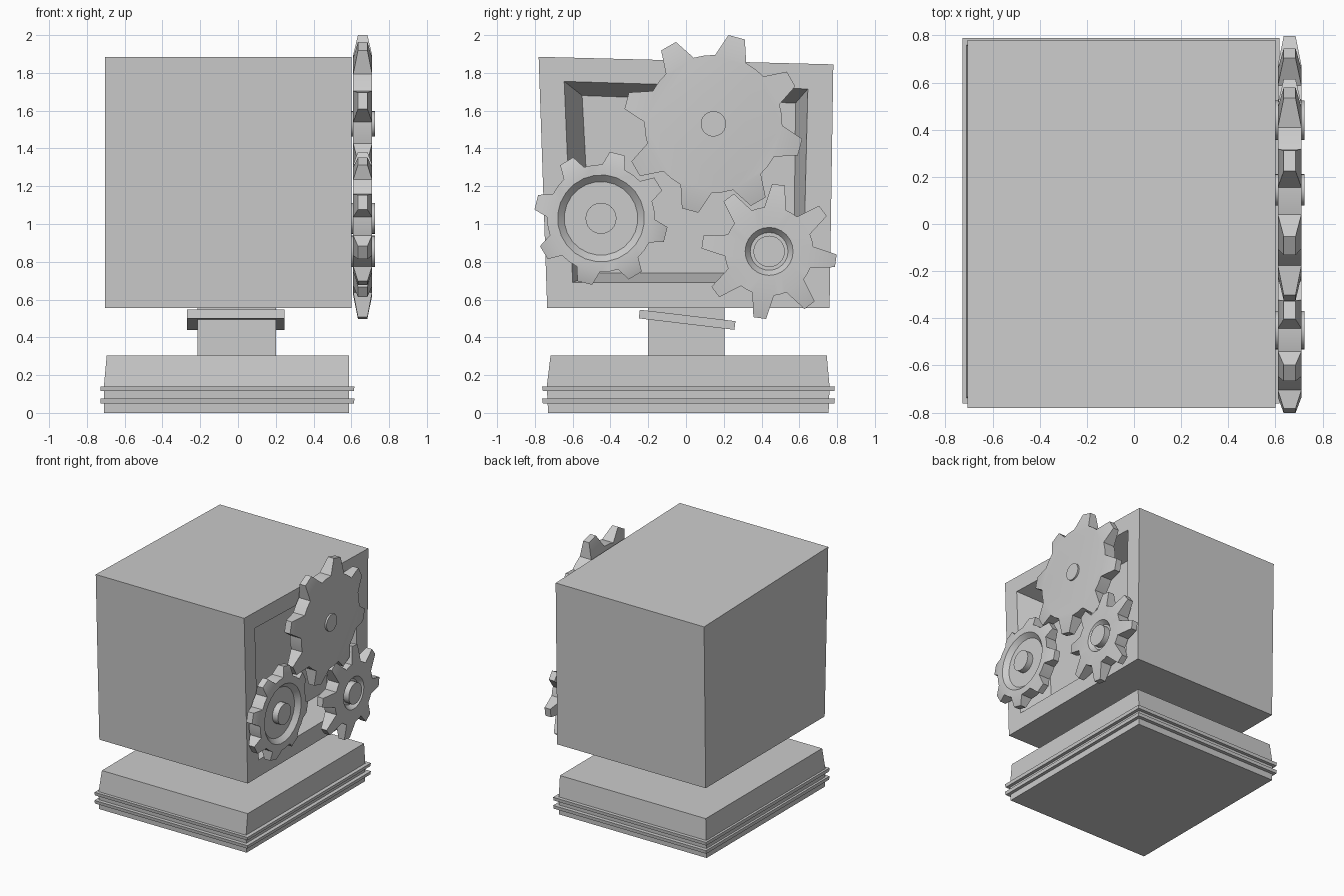
import bpy, bmesh, math
from math import cos, sin, radians, pi

cube = bpy.data.objects.get("Cube")
if cube:
    bpy.data.objects.remove(cube, do_unlink=True)

grey = bpy.data.materials.new("plain grey")
grey.use_nodes = True
COL = (0.6, 0.6, 0.6, 1)
grey.diffuse_color = COL
grey.node_tree.nodes["Principled BSDF"].inputs["Base Color"].default_value = COL


def finish(name, bm, smooth=False):
    """Turn a bmesh into a named, coloured object."""
    bmesh.ops.recalc_face_normals(bm, faces=bm.faces)
    me = bpy.data.meshes.new(name)
    bm.to_mesh(me)
    bm.free()
    me.materials.append(grey)
    ob = bpy.data.objects.new(name, me)
    bpy.context.collection.objects.link(ob)
    if smooth:
        bpy.ops.object.select_all(action='DESELECT')
        ob.select_set(True)
        bpy.context.view_layer.objects.active = ob
        bpy.ops.object.shade_smooth_by_angle(angle=radians(30))
    return ob


def bridge(bm, a, b):
    """Quads between two closed loops of equal length."""
    n = len(a)
    for i in range(n):
        bm.faces.new((a[i], a[(i + 1) % n], b[(i + 1) % n], b[i]))


def slab(name, levels):
    """Stack of rectangles (x0, x1, y0, y1, z)."""
    bm = bmesh.new()
    loops = [[bm.verts.new(p) for p in ((x0, y0, z), (x1, y0, z), (x1, y1, z), (x0, y1, z))]
             for x0, x1, y0, y1, z in levels]
    for a, b in zip(loops, loops[1:]):
        bridge(bm, a, b)
    bm.faces.new(loops[0])
    bm.faces.new(loops[-1])
    return finish(name, bm)


# Base plinth with two thin bands
slab("base", [(-0.71, 0.587, -0.73, 0.755, 0), (-0.71, 0.587, -0.737, 0.76, 0.14),
              (-0.695, 0.587, -0.717, 0.745, 0.305)])
for i, z in enumerate((0.05, 0.115)):
    slab(f"base_band_{i + 1}", [(-0.728, 0.613, -0.758, 0.785, z), (-0.728, 0.617, -0.762, 0.788, z + 0.026)])

# Neck and tilted collar
slab("neck", [(-0.215, 0.2, -0.2, 0.205, 0.30), (-0.215, 0.2, -0.2, 0.205, 0.56)])
collar = slab("neck_collar", [(-0.27, 0.247, -0.255, 0.255, -0.023), (-0.27, 0.247, -0.255, 0.255, 0.023)])
collar.location = (0, 0.006, 0.493)
collar.rotation_euler.x = radians(-6.8)

# Slightly skewed housing with a tapered recess in the gear side
outer = ((-0.78, 1.885), (0.78, 1.845), (0.76, 0.555), (-0.735, 0.555))
rim = ((-0.645, 1.755), (0.645, 1.715), (0.62, 0.69), (-0.60, 0.69))
floor = ((-0.55, 1.68), (0.58, 1.64), (0.57, 0.74), (-0.50, 0.74))
bm = bmesh.new()
loops = [[bm.verts.new((x, y, z)) for y, z in pts]
         for x, pts in ((-0.705, outer), (0.6, outer), (0.6, rim), (0.38, floor))]
for a, b in zip(loops, loops[1:]):
    bridge(bm, a, b)
bm.faces.new(loops[0])
bm.faces.new(loops[-1])
finish("housing", bm)


def gear(name, cy, cz, r_tip, r_root, w_tip, w_root, phase, hub_r, dish=None):
    """Eight-toothed gear on the x axis; dish = (rim radius, floor radius, depth)."""
    xc, half, tip_half, teeth = 0.66, 0.05, 0.025, 8
    n = teeth * 3
    bm = bmesh.new()

    def vert(r, a, dx):
        return bm.verts.new((xc + dx, cy + r * cos(a), cz + r * sin(a)))

    sides = []
    for s in (-1, 1):
        root, tips = [], []
        for t in range(teeth):
            a = radians(phase) + t * 2 * pi / teeth
            da, db = math.asin(w_root / 2 / r_root), math.asin(w_tip / 2 / r_tip)
            root += [vert(r_root, a - da, s * half), vert(r_root, a + da, s * half),
                     vert(r_root, a + pi / teeth, s * half)]
            tips.append((vert(r_tip, a - db, s * tip_half), vert(r_tip, a + db, s * tip_half)))
            bm.faces.new((root[-3], tips[-1][0], tips[-1][1], root[-2]))
        sides.append((root, tips))
        inner = root
        if dish:
            for r, dx in ((dish[0], half), (dish[1], half - dish[2])):
                ring = [vert(r, radians(phase - 7.5) + k * 2 * pi / n, s * dx) for k in range(n)]
                bridge(bm, inner, ring)
                inner = ring
        bm.faces.new(inner)
    # Rim: tooth flanks, tooth tips and the gaps between teeth
    (ra, ta), (rb, tb) = sides
    for t in range(teeth):
        i, j, k, nxt = 3 * t, 3 * t + 1, 3 * t + 2, (3 * t + 3) % n
        bm.faces.new((ra[i], ta[t][0], tb[t][0], rb[i]))
        bm.faces.new((ta[t][0], ta[t][1], tb[t][1], tb[t][0]))
        bm.faces.new((ta[t][1], ra[j], rb[j], tb[t][1]))
        bm.faces.new((ra[j], ra[k], rb[k], rb[j]))
        bm.faces.new((ra[k], ra[nxt], rb[nxt], rb[k]))
    finish(name, bm, True)
    # Axle pin through the middle
    bm = bmesh.new()
    ends = [[bm.verts.new((x, cy + hub_r * cos(k * pi / 12), cz + hub_r * sin(k * pi / 12)))
             for k in range(24)] for x in (0.597, 0.724)]
    bridge(bm, *ends)
    for e in ends:
        bm.faces.new(e)
    finish(name + "_hub", bm, True)


gear("large_gear", 0.145, 1.53, 0.477, 0.365, 0.09, 0.17, 75, 0.067)
gear("dished_gear", -0.45, 1.03, 0.355, 0.285, 0.08, 0.125, 76, 0.082, (0.23, 0.195, 0.035))
gear("small_gear", 0.44, 0.855, 0.358, 0.235, 0.068, 0.115, 82, 0.083, (0.127, 0.10, 0.035))
